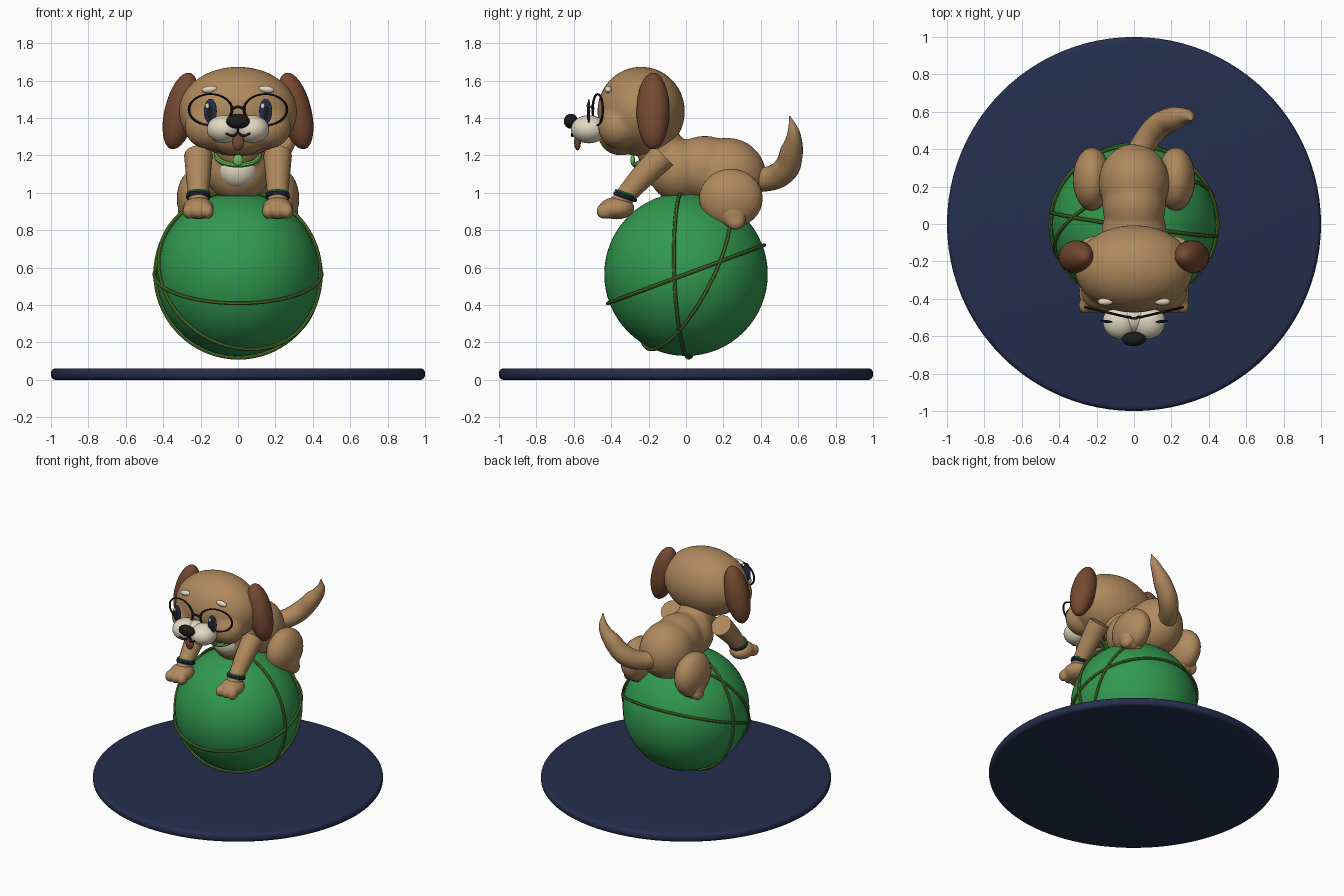
import bpy, math
from mathutils import Vector

cube = bpy.data.objects.get("Cube")
if cube:
    bpy.data.objects.remove(cube, do_unlink=True)


def material(name, rgb):
    m = bpy.data.materials.new(name)
    m.use_nodes = True
    m.diffuse_color = (*rgb, 1)
    m.node_tree.nodes["Principled BSDF"].inputs["Base Color"].default_value = (*rgb, 1)
    return m


FUR = material("tan fur", (0.43, 0.25, 0.11))
EAR = material("dark brown", (0.18, 0.068, 0.032))
CREAM = material("cream", (0.76, 0.69, 0.53))
NAVY = material("navy", (0.018, 0.028, 0.075))
GREEN = material("ball green", (0.032, 0.32, 0.08))
OLIVE = material("olive band", (0.09, 0.22, 0.03))
LIME = material("tag green", (0.14, 0.5, 0.09))
BLACK = material("near black", (0.012, 0.01, 0.01))


def finish(obj, name, mat):
    obj.name = name
    obj.data.materials.clear()
    obj.data.materials.append(mat)
    bpy.ops.object.shade_smooth_by_angle(angle=math.radians(40))
    return obj


def ball(name, mat, loc, radii, rot=(0, 0, 0), seg=32):
    bpy.ops.mesh.primitive_uv_sphere_add(segments=seg, ring_count=seg // 2, radius=1,
                                         location=loc, rotation=rot)
    bpy.context.object.scale = radii
    return finish(bpy.context.object, name, mat)


def ring(name, mat, loc, normal, major, minor):
    bpy.ops.mesh.primitive_torus_add(major_segments=72, minor_segments=8, location=loc,
                                     major_radius=major, minor_radius=minor)
    obj = bpy.context.object
    obj.rotation_euler = Vector(normal).to_track_quat('Z', 'Y').to_euler()
    return finish(obj, name, mat)


def tube(name, mat, points):
    """Round sweep through (x, y, z, radius) points."""
    cu = bpy.data.curves.new(name, 'CURVE')
    cu.dimensions = '3D'
    cu.bevel_depth = 1
    cu.bevel_resolution = 5
    cu.resolution_u = 8
    cu.use_fill_caps = True
    sp = cu.splines.new('BEZIER')
    sp.bezier_points.add(len(points) - 1)
    for bp, (x, y, z, r) in zip(sp.bezier_points, points):
        bp.co, bp.radius = (x, y, z), r
        bp.handle_left_type = bp.handle_right_type = 'AUTO'
    obj = bpy.data.objects.new(name, cu)
    bpy.context.collection.objects.link(obj)
    bpy.ops.object.select_all(action='DESELECT')
    obj.select_set(True)
    bpy.context.view_layer.objects.active = obj
    bpy.ops.object.convert(target='MESH')
    return finish(bpy.context.object, name, mat)


def blend(name, mat, parts, voxel=0.014):
    """Fuse overlapping volumes into one soft skin."""
    bpy.ops.object.select_all(action='DESELECT')
    for p in parts:
        p.select_set(True)
    bpy.context.view_layer.objects.active = parts[0]
    bpy.ops.object.join()
    obj = bpy.context.object
    bpy.ops.object.transform_apply(location=True, rotation=True, scale=True)
    mod = obj.modifiers.new("fuse", 'REMESH')
    mod.mode, mod.voxel_size = 'VOXEL', voxel
    soft = obj.modifiers.new("soften", 'SMOOTH')
    soft.factor, soft.iterations = 0.5, 8
    for m in ("fuse", "soften"):
        bpy.ops.object.modifier_apply(modifier=m)
    finish(obj, name, mat)
    bpy.ops.object.shade_smooth()
    return obj


# Round floor with a soft rim
bpy.ops.mesh.primitive_cylinder_add(vertices=96, radius=1, depth=0.062, location=(0, 0, 0.031))
bev = bpy.context.object.modifiers.new("rim", 'BEVEL')
bev.width, bev.segments = 0.026, 4
bpy.ops.object.modifier_apply(modifier="rim")
finish(bpy.context.object, "floor_disc", NAVY)

# Ball with three raised bands
C = (0, 0, 0.565)
ball("play_ball", GREEN, C, (0.437,) * 3, seg=64)
for i, n in enumerate([(0, -0.35, 0.94), (0.14, 0.99, 0.035), (-0.31, 0.845, -0.436)]):
    ring(f"ball_band_{i + 1}", OLIVE, C, n, 0.447, 0.01)

# Torso, neck and head
blend("torso", FUR, [
    ball("chest", FUR, (0, -0.04, 1.12), (0.175, 0.16, 0.17)),
    ball("belly", FUR, (0, 0.1, 1.13), (0.17, 0.2, 0.175)),
    ball("rump", FUR, (0, 0.22, 1.09), (0.19, 0.21, 0.205)),
    ball("neck", FUR, (0, -0.14, 1.24), (0.13, 0.13, 0.13))])
blend("head", FUR, [
    ball("skull", FUR, (0, -0.24, 1.435), (0.318, 0.235, 0.24)),
    ball("cheek_a", FUR, (0.16, -0.36, 1.35), (0.125, 0.11, 0.115)),
    ball("cheek_b", FUR, (-0.16, -0.36, 1.35), (0.125, 0.11, 0.115)),
    ball("jaw", FUR, (0, -0.35, 1.31), (0.18, 0.12, 0.11))])
ball("chest_patch", CREAM, (0, -0.13, 1.12), (0.107, 0.095, 0.1))
tube("tail", FUR, [(0, 0.33, 1.08, 0.065), (0.06, 0.44, 1.075, 0.066),
                   (0.14, 0.53, 1.125, 0.07), (0.22, 0.565, 1.22, 0.062),
                   (0.29, 0.575, 1.32, 0.035), (0.31, 0.555, 1.41, 0.003)])

# Muzzle, nose, mouth and tag
ball("muzzle_centre", CREAM, (0, -0.5, 1.345), (0.08, 0.08, 0.065))
ball("nose", BLACK, (0, -0.615, 1.383), (0.063, 0.038, 0.04))
tube("lip_line", BLACK, [(0, -0.6, 1.355, 0.006), (0, -0.585, 1.318, 0.006)])
ball("tongue", EAR, (0, -0.58, 1.272), (0.032, 0.018, 0.045))
ball("collar_tag", LIME, (0, -0.285, 1.175), (0.028, 0.012, 0.03))
ring("collar", LIME, (0, -0.17, 1.2), (0, -0.45, 0.9), 0.115, 0.014)
tube("glasses_bridge", BLACK, [(-0.03, -0.495, 1.45, 0.007), (0, -0.505, 1.46, 0.007),
                               (0.03, -0.495, 1.45, 0.007)])

# Paired parts
for s, side in ((1, "left"), (-1, "right")):
    ball(f"{side}_muzzle", CREAM, (s * 0.075, -0.52, 1.34), (0.092, 0.095, 0.075))
    tube(f"{side}_mouth", BLACK, [(0, -0.582, 1.322, 0.006), (s * 0.03, -0.607, 1.305, 0.006),
                                  (s * 0.065, -0.609, 1.318, 0.005)])
    ball(f"{side}_ear", EAR, (s * 0.307, -0.176, 1.438), (0.085, 0.089, 0.21), (0, -s * 0.24, 0))
    ball(f"{side}_brow", CREAM, (s * 0.152, -0.415, 1.553), (0.042, 0.02, 0.019), (0, s * 0.12, 0))

    # Flat eye with pupil and glint
    ball(f"{side}_eye", NAVY, (s * 0.148, -0.52, 1.437), (0.035, 0.007, 0.066), (0, 0, s * 0.12))
    ball(f"{side}_pupil", BLACK, (s * 0.148, -0.525, 1.43), (0.019, 0.004, 0.04))
    ball(f"{side}_glint", CREAM, (s * 0.148 - 0.016, -0.527, 1.465), (0.01, 0.004, 0.014))

    # Glasses rim, stretched sideways
    rim = ring(f"{side}_glasses_rim", BLACK, (s * 0.147, -0.472, 1.445), (0, 0, 1), 0.1, 0.006)
    rim.rotation_euler = (math.pi / 2, 0, s * 0.23)
    rim.scale = (1.18, 0.83, 1.1)

    # Front leg with bracelet and paw
    x = s * 0.212
    tube(f"{side}_front_leg", FUR, [(x, -0.12, 1.2, 0.076), (x, -0.23, 1.09, 0.066),
                                    (x, -0.31, 1.0, 0.056), (x, -0.36, 0.94, 0.052)])
    wrist = Vector((x, -0.325, 0.98))
    axis = Vector((0, -0.3, -0.9))
    ring(f"{side}_bracelet", NAVY, wrist, axis, 0.056, 0.011)
    ring(f"{side}_bracelet_trim", GREEN, wrist + Vector((0, 0.004, 0.016)), axis, 0.057, 0.006)
    blend(f"{side}_front_paw", FUR, [
        ball("pad", FUR, (x, -0.37, 0.918), (0.083, 0.095, 0.06))] + [
        ball("toe", FUR, (x + d, -0.435, 0.902), (0.034, 0.045, 0.042))
        for d in (-0.05, 0, 0.05)], 0.008)

    # Hind leg
    ball(f"{side}_thigh", FUR, (s * 0.225, 0.24, 0.97), (0.102, 0.17, 0.158))
    blend(f"{side}_hind_foot", FUR, [
        ball("heel", FUR, (s * 0.245, 0.25, 0.89), (0.078, 0.085, 0.08))] + [
        ball("toe", FUR, (s * 0.245 + d, 0.265, 0.845), (0.033, 0.05, 0.045))
        for d in (-0.045, 0, 0.045)], 0.01)
